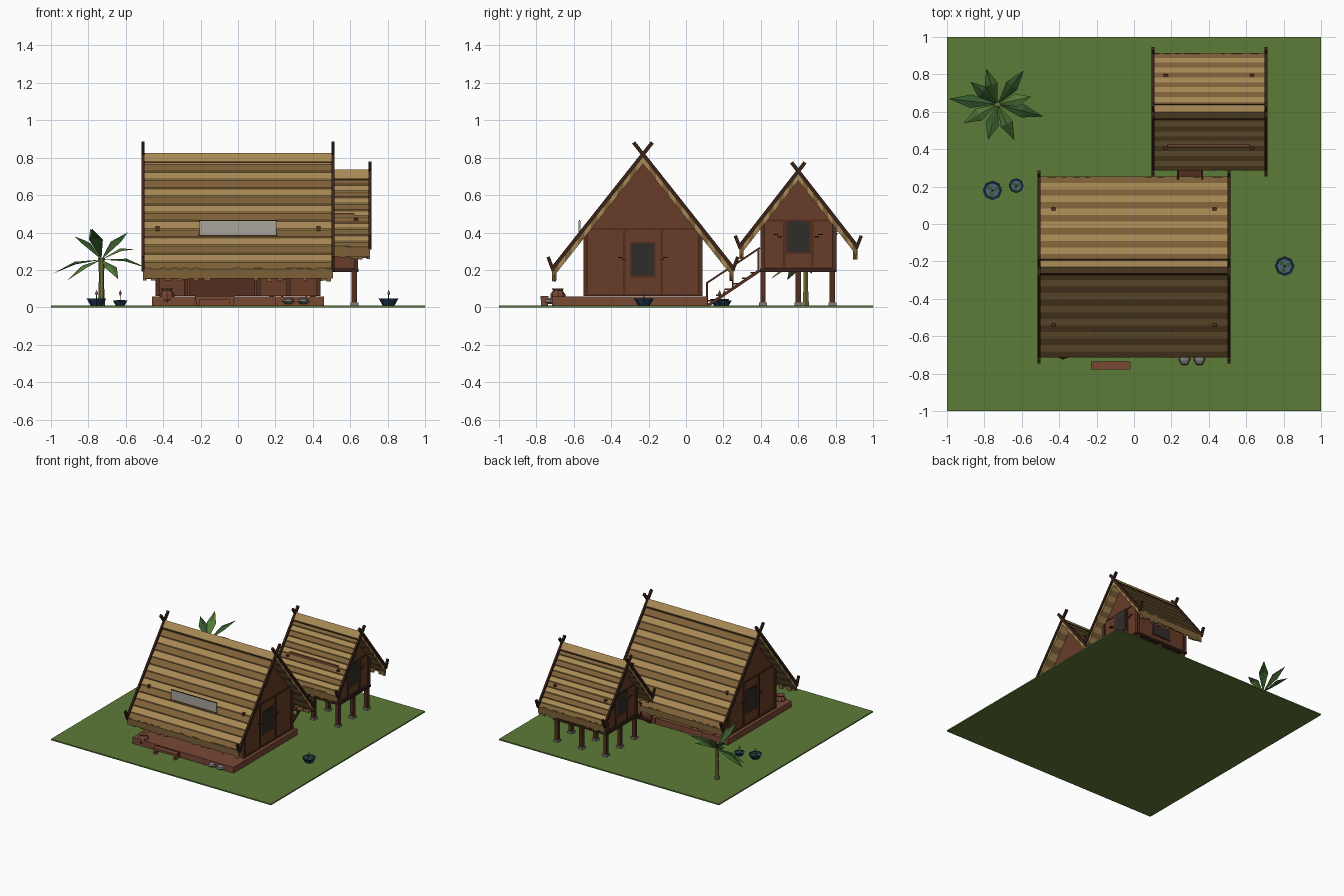
import bpy, math, random
from mathutils import Vector

if "Cube" in bpy.data.objects:
    bpy.data.objects.remove(bpy.data.objects["Cube"])
random.seed(4)

COL = dict(grass=(.11, .2, .04), light=(.39, .25, .09), dark=(.21, .12, .04), trim=(.04, .016, .009),
           wall=(.14, .045, .021), post=(.085, .027, .014), brick=(.19, .065, .035), glass=(.03, .026, .022),
           stone=(.22, .21, .19), board=(.4, .38, .34), bowl=(.015, .035, .09), water=(.07, .13, .17),
           bud=(.5, .25, .3), trunk=(.16, .17, .04), leaf=(.035, .1, .025), leaf2=(.09, .2, .04))
MATS = {}
for key, c in COL.items():
    MATS[key] = bpy.data.materials.new(key)
    MATS[key].diffuse_color = (*c, 1)


def build(name, col, shapes):
    """Join (verts, faces) shapes into one object."""
    vs, fs = [], []
    for v, f in shapes:
        fs += [[i + len(vs) for i in face] for face in f]
        vs += [tuple(p) for p in v]
    me = bpy.data.meshes.new(name)
    me.from_pydata(vs, [], fs)
    me.materials.append(MATS[col])
    ob = bpy.data.objects.new(name, me)
    bpy.context.collection.objects.link(ob)
    return ob


def prism(yz, x0, x1):
    """Extrude a y-z outline along x."""
    n = len(yz)
    if sum(yz[i][0] * yz[(i + 1) % n][1] - yz[(i + 1) % n][0] * yz[i][1] for i in range(n)) < 0:
        yz = yz[::-1]
    v = [(x0, *p) for p in yz] + [(x1, *p) for p in yz]
    f = [list(range(n))[::-1], list(range(n, 2 * n))]
    return v, f + [[i, (i + 1) % n, n + (i + 1) % n, n + i] for i in range(n)]


def box(x0, x1, y0, y1, z0, z1):
    return prism([(y0, z0), (y1, z0), (y1, z1), (y0, z1)], x0, x1)


def beam(a, b, w, h):
    """Bar from a to b, w wide sideways and h deep."""
    a, b = Vector(a), Vector(b)
    d = (b - a).normalized()
    s = Vector((1, 0, 0)) if abs(d.x) < .9 else Vector((0, 1, 0))
    t = d.cross(s).normalized()
    s = t.cross(d)
    k = [s * (i * w / 2) + t * (j * h / 2) for i, j in ((-1, -1), (1, -1), (1, 1), (-1, 1))]
    v = [a + q for q in k] + [b + q for q in k]
    return v, [[3, 2, 1, 0], [4, 5, 6, 7]] + [[i, (i + 1) % 4, 4 + (i + 1) % 4, 4 + i] for i in range(4)]


def lathe(x, y, prof, n=8):
    """Turn an (r, z) profile around a vertical axis."""
    v = [(x + r * math.cos(2 * math.pi * i / n), y + r * math.sin(2 * math.pi * i / n), z)
         for r, z in prof for i in range(n)]
    f = [[k * n + i, k * n + (i + 1) % n, (k + 1) * n + (i + 1) % n, (k + 1) * n + i]
         for k in range(len(prof) - 1) for i in range(n)]
    return v, f + [list(range(n))[::-1], [(len(prof) - 1) * n + i for i in range(n)]]


def roof(tag, x0, x1, yc, zr, w, ze, courses, horn, tail):
    slope = (zr - ze) / w
    top = lambda d: zr - slope * d
    strips = {0: [], 1: []}
    fringe, trims = [], []
    for s in (-1, 1):
        # overlapping thatch courses in alternating tones
        for i in range(courses):
            a, b = w * i / courses, w * (i + 1) / courses
            strips[i % 2].append(prism([(yc + s * a, top(a) - .004), (yc + s * b, top(b) + .004),
                                        (yc + s * b, top(b) - .045), (yc + s * a, top(a) - .045)], x0, x1))
        # ragged fringe under the eave
        x = x0
        while x < x1 - .012:
            d = min(random.uniform(.018, .034), x1 - x)
            o = w - random.uniform(.004, .018)
            fringe.append(box(x, x + d, yc + s * o - .005, yc + s * o + .005,
                              ze - random.uniform(.035, .062), ze + .01))
            x += d
        # crossed gable boards with upturned tails
        for x in (x0, x1):
            trims.append(beam((x, yc + s * w, ze + .006), (x, yc - s * horn, zr + .006 + slope * horn), .016, .02))
            trims.append(beam((x, yc + s * (w - .006), ze - .005), (x, yc + s * (w + .022), ze + tail), .016, .018))
    build(tag + "_thatch_light", "light", strips[0])
    build(tag + "_thatch_dark", "dark", strips[1])
    build(tag + "_eave_fringe", "dark", fringe)
    build(tag + "_gable_boards", "trim", trims)
    c = .035
    build(tag + "_ridge_cap", "light", [prism([(yc, zr + .014), (yc + c, top(c) + .012), (yc + c, top(c)),
          (yc, zr), (yc - c, top(c)), (yc - c, top(c) + .012)], x0 + .005, x1 - .005)])
    build(tag + "_ridge_poles", "trim", [beam((x0, yc + s * (c + .004), top(c) + .007),
          (x1, yc + s * (c + .004), top(c) + .007), .006, .006) for s in (-1, 1)])
    return slope


def body(tag, x0, x1, yc, hw, z0, zt, zr, slope, win, cols):
    # pentagonal wall block reaching up under the thatch
    build(tag + "_walls", "wall", [prism([(yc - hw, z0), (yc + hw, z0), (yc + hw, zr - slope * hw - .03),
          (yc, zr - .03), (yc - hw, zr - slope * hw - .03)], x0, x1)])
    frame, glass, marks = [], [], []
    wz0, wz1, ww = win
    for x in (x0, x1):
        frame.append(box(x - .006, x + .006, yc - hw, yc + hw, zt - .006, zt + .004))
        frame.append(box(x - .006, x + .006, yc - hw, yc + hw, z0, z0 + .012))
        for c in cols:
            frame.append(box(x - .006, x + .006, yc + c - .007, yc + c + .007, z0, zt))
        # window, frame and little pegs
        frame.append(box(x - .008, x + .008, yc - ww - .008, yc + ww + .008, wz0 - .01, wz1 + .008))
        glass.append(box(x - .011, x + .011, yc - ww, yc + ww, wz0, wz1))
        for s in (-1, 1):
            marks += [box(x - .009, x + .009, yc + s * (ww + q) - .012, yc + s * (ww + q) + .012,
                          (wz0 + wz1) / 2 + h - .003, (wz0 + wz1) / 2 + h + .003) for q, h in ((.04, 0), (.06, .012))]
        for y in (yc - hw, yc + hw):
            frame.append(box(x - .011, x + .011, y - .011, y + .011, z0, zt + .012))
    build(tag + "_wall_frame", "post", frame)
    build(tag + "_window_panes", "glass", glass)
    build(tag + "_wall_pegs", "trim", marks)


# ground
build("ground", "grass", [box(-1, 1, -1, 1, 0, .01)])

# main house
sl = roof("main", -.508, .508, -.23, .812, .485, .2, 14, .05, .07)
body("main", -.43, .43, -.23, .307, .06, .42, .812, sl, (.17, .34, .06), (-.1, .1))
build("main_plinth", "brick", [box(-.46, .46, -.715, .115, .005, .058)])
build("plinth_joints", "post", [box(x - .002, x + .002, -.717, .117, .01, .056) for x in (-.23, -.03, .2)])
build("front_step", "brick", [box(-.23, -.02, -.778, -.735, .042, .06)] +
      [box(x, x + .02, -.775, -.738, .008, .045) for x in (-.225, -.045)])
build("front_door", "post", [box(-.26, .09, -.546, -.53, .06, .3)])
build("front_wall_posts", "post", [box(x - .01, x + .01, y - .01, y + .01, .06, .4)
      for x in (-.28, .11, .27) for y in (-.537, .077)])
build("roof_board", "board", [box(-.207, .207, -.574, -.565, .388, .462)])
build("roof_board_frame", "trim", [box(-.21, .21, -.573, -.566, z, z + .005) for z in (.384, .461)])
build("clay_jar", "brick", [lathe(-.38, -.685, [(.025, .02), (.04, .045), (.04, .07), (.026, .09), (.032, .1)], 8)])
build("step_stones", "stone", [lathe(x, -.725, [(.016, .018), (.032, .03), (.026, .043), (.01, .05)], 6)
      for x in (.27, .35)])

# raised house on stilts
sl = roof("raised", .102, .705, .6, .722, .315, .318, 12, .036, .065)
body("raised", .17, .63, .6, .192, .205, .465, .722, sl, (.295, .46, .06), (-.075, .075))
stilts = [(x, y) for x in (.18, .4, .622) for y in (.412, .6, .782)]
build("raised_stilts", "post", [box(x - .014, x + .014, y - .014, y + .014, .01, .2) for x, y in stilts])
build("stilt_feet", "stone", [box(x - .021, x + .021, y - .021, y + .021, .002, .026) for x, y in stilts])
build("raised_floor", "trim", [box(.155, .645, .395, .805, .19, .207)])
build("raised_door", "glass", [box(.24, .36, .401, .41, .207, .37)])
build("raised_back_window", "glass", [box(.32, .48, .79, .799, .25, .33)])
build("raised_back_window_frame", "post", [box(.31, .49, .79, .796, .242, .338)])
build("roof_pole", "brick", [beam((.18, .418, .496), (.62, .418, .496), .012, .012)])

# stairs with handrails
stairs = []
for x in (.235, .365):
    stairs.append(beam((x, .12, .012), (x, .395, .198), .01, .016))
    stairs.append(beam((x, .108, .128), (x, .395, .318), .01, .01))
    stairs += [box(x - .005, x + .005, y - .005, y + .005, z, z + .12) for y, z in ((.113, .01), (.25, .1), (.388, .19))]
stairs += [box(.235, .365, .115 + i * .046, .15 + i * .046, .032 + i * .03, .04 + i * .03) for i in range(6)]
build("stairs", "post", stairs)

# lotus bowls
for i, (x, y, r) in enumerate([(-.757, .18, .052), (-.63, .205, .04), (.805, -.225, .053)]):
    n = f"lotus_bowl_{i + 1}"
    k = r / .052
    build(n, "bowl", [lathe(x, y, [(r * .5, .004), (r * .62, .012), (r, .01 + .036 * k), (r * .82, .01 + .036 * k),
                                   (r * .7, .01 + .024 * k)])])
    build(n + "_water", "water", [lathe(x, y, [(r * .7, .01 + .024 * k), (r * .8, .01 + .031 * k)])])
    pads = []
    for a in (.3, 2.4, 4.5):
        px, py = x + r * .42 * math.cos(a), y + r * .42 * math.sin(a)
        pads.append(lathe(px, py, [(r * .25, .01 + .032 * k), (r * .25, .012 + .034 * k)], 5))
    pads.append(lathe(x, y, [(.002, .03), (.002, .07)], 4))
    build(n + "_pads", "leaf", pads)
    build(n + "_bud", "bud", [lathe(x, y, [(.002, .062), (.009, .074), (.001, .092)], 5)])

# palm: tapered trunk and folded leaves (tip offsets)
px, py, pz = -.73, .64, .26
build("palm_trunk", "trunk", [lathe(px, py, [(.02, .005), (.015, .09), (.014, .18), (.018, .265)], 6)])
tips = [(-.26, .03, .18), (-.06, .19, .42), (.14, .18, .4), (.18, .04, .31), (.245, -.065, .21),
        (.09, -.19, .15), (-.05, -.19, .42), (-.18, -.1, .145), (-.145, .12, .38)]
leaves = {0: [], 1: []}
for i, (dx, dy, tz) in enumerate(tips):
    base, tip = Vector((px, py, pz - .005)), Vector((px + dx, py + dy, tz))
    side = Vector((-dy, dx, 0)).normalized() * .036
    mid = base.lerp(tip, .55) + Vector((0, 0, .03))
    low = mid - Vector((0, 0, .014))
    v = [base, low + side, tip, low - side, mid, mid - Vector((0, 0, .006))]
    leaves[i % 2].append((v, [[0, 4, 1], [1, 4, 2], [0, 3, 4], [3, 2, 4],
                              [0, 1, 5], [1, 2, 5], [0, 5, 3], [3, 5, 2]]))
build("palm_leaves_dark", "leaf", leaves[0])
build("palm_leaves_light", "leaf2", leaves[1])

for m in bpy.data.materials:
    if m.users and not m.is_grease_pencil:
        m.use_nodes = True
        m.node_tree.nodes["Principled BSDF"].inputs["Base Color"].default_value = m.diffuse_color
